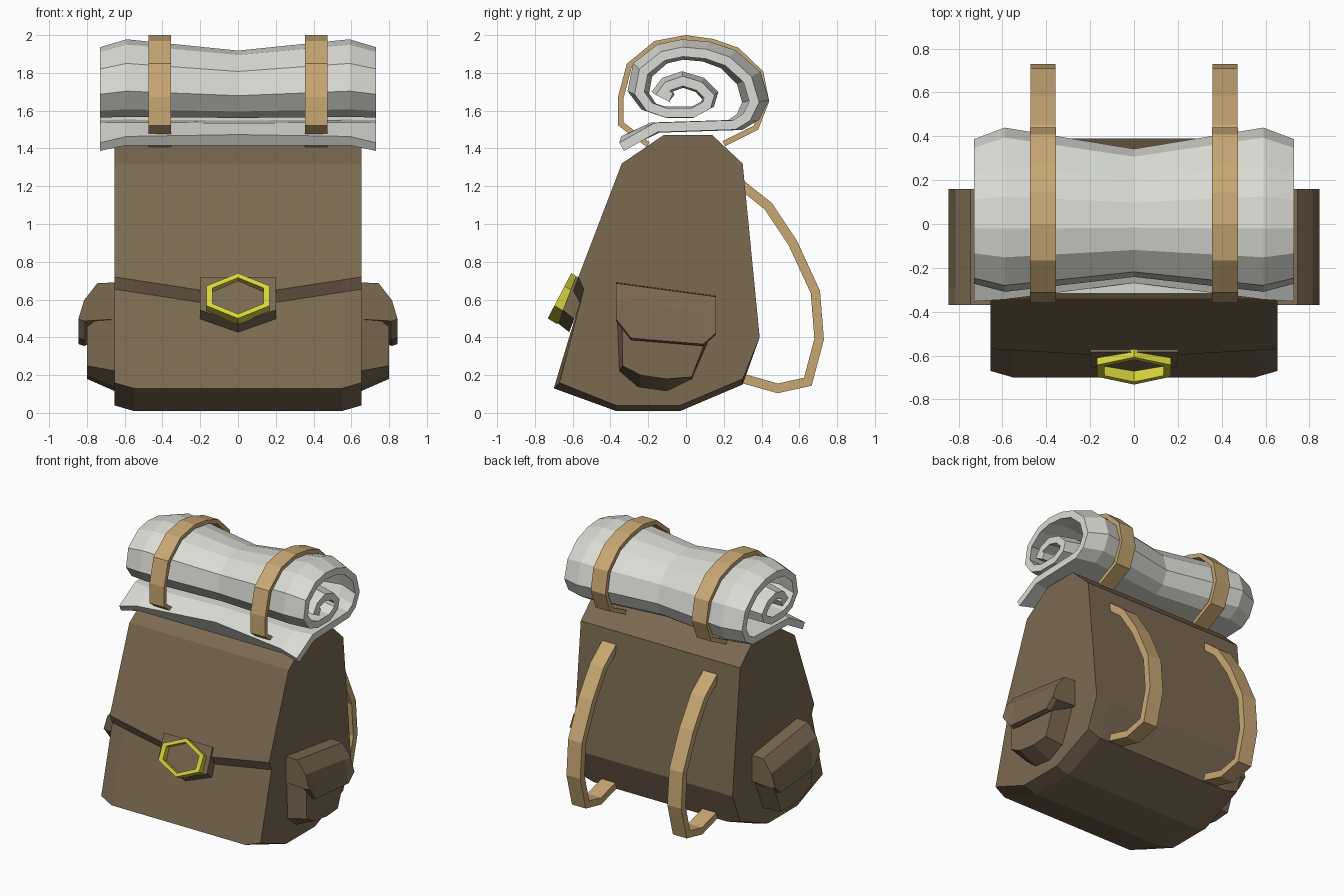
import bpy, bmesh
from mathutils import Vector

if "Cube" in bpy.data.objects:
    bpy.data.objects.remove(bpy.data.objects["Cube"])


def material(name, rgb):
    m = bpy.data.materials.new(name)
    m.diffuse_color = (*rgb, 1)
    m.use_nodes = True
    m.node_tree.nodes["Principled BSDF"].inputs["Base Color"].default_value = m.diffuse_color
    return m


BROWN = material("brown canvas", (0.20, 0.143, 0.083))
TAN = material("tan leather", (0.58, 0.39, 0.175))
GREY = material("pale grey blanket", (0.70, 0.71, 0.66))
YELLOW = material("yellow metal", (0.69, 0.65, 0.045))


def loft(name, rings, mat, cyclic=False):
    """Join equal closed rings of points; cap the ends, or join last to first."""
    bm = bmesh.new()
    vs = [[bm.verts.new(p) for p in r] for r in rings]
    n = len(vs[0])
    pairs = list(zip(vs, vs[1:]))
    if cyclic:
        pairs.append((vs[-1], vs[0]))
    for a, b in pairs:
        for i in range(n):
            j = (i + 1) % n
            bm.faces.new((a[i], a[j], b[j], b[i]))
    if not cyclic:
        bm.faces.new(vs[0])
        bm.faces.new(vs[-1])
    bmesh.ops.recalc_face_normals(bm, faces=bm.faces)
    me = bpy.data.meshes.new(name)
    bm.to_mesh(me)
    bm.free()
    me.materials.append(mat)
    ob = bpy.data.objects.new(name, me)
    bpy.context.collection.objects.link(ob)
    return ob


def strip(name, path, thick, xs, mat, shape=lambda p, i, x: p):
    """Thick ribbon following a (y, z) path, with cross-sections at each x."""
    pts = [Vector(p) for p in path]
    rings = []
    for i, p in enumerate(pts):
        d0 = (p - pts[i - 1]).normalized() if i else None
        d1 = (pts[i + 1] - p).normalized() if i < len(pts) - 1 else None
        d0, d1 = d0 or d1, d1 or d0
        t = (d0 + d1).normalized()
        nrm = Vector((-t.y, t.x)) * (thick / 2 / max(0.6, t.dot(d0)))
        row = [(x, *shape(p + nrm, i, x)) for x in xs]
        row += [(x, *shape(p - nrm, i, x)) for x in reversed(xs)]
        rings.append(row)
    return loft(name, rings, mat)


# Main bag: side profile lofted across x, with a groove under the flap edge
def flap_y(z):
    return -0.34 - 0.383 * (1.32 - z)


def bag_ring(x):
    a = abs(x)
    z = 0.65 + 0.07 * max(0, a - 0.2) / 0.455
    up = 0.03 if a > 0.6 else 0
    zl = z - 0.065
    pts = [(-0.37, 0.01 + up), (-0.03, 0.01 + up), (0.30, 0.15 + up),
           (0.39, 0.40), (0.30, 1.32), (0.14, 1.47), (-0.12, 1.47),
           (-0.34, 1.32), (flap_y(z), z),
           (-0.34 - 0.303 * (1.32 - zl), zl), (-0.70 + up, 0.13 + up)]
    return [(x, *p) for p in pts]


loft("bag_body", [bag_ring(x) for x in (-0.655, -0.55, -0.2, 0, 0.2, 0.55, 0.655)], BROWN)

# Flap tongue behind the buckle
tongue = [(-0.2, 0.72), (-0.2, 0.545), (0, 0.475), (0.2, 0.545), (0.2, 0.72)]
loft("flap_tongue", [[(x, flap_y(z) - 0.015 + d, z - d * 0.8) for x, z in tongue]
                     for d in (0, 0.06)], BROWN)

# Six-sided buckle frame
hexagon = [(0, 0.12), (0.168, 0.052), (0.168, -0.052), (0, -0.12),
           (-0.168, -0.052), (-0.168, 0.052)]


def buckle_point(x, h, s, d):
    z = 0.62 + h * s
    return (x * s, -0.61 - 0.52 * (0.735 - z) + d, z - d * 0.6)


loft("buckle", [[buckle_point(x, h, s, d) for s, d in
                 ((1, 0), (1, 0.05), (0.8, 0.05), (0.8, 0))]
                for x, h in hexagon], YELLOW, cyclic=True)

# Side pockets with folded lids
inner = [(-0.37, 0.58), (0.15, 0.50), (0.135, 0.42), (0.03, 0.175),
         (-0.10, 0.11), (-0.25, 0.13), (-0.355, 0.22)]
outer = [(-0.34, 0.55), (0.12, 0.48), (0.11, 0.40), (0.03, 0.19),
         (-0.10, 0.18), (-0.24, 0.20), (-0.335, 0.25)]


def lid_ring(s, y, drop):
    t = -0.135 * (y + 0.1)
    pts = [(0.64, 0.655), (0.745, 0.65), (0.815, 0.56), (0.845, 0.46 - drop),
           (0.815, 0.45 - drop), (0.64, 0.46)]
    return [(s * x, y, z + t) for x, z in pts]


for s, side in ((-1, "left"), (1, "right")):
    loft("pocket_" + side, [[(s * 0.64, *p) for p in inner],
                            [(s * 0.80, *p) for p in outer]], BROWN)
    loft("pocket_lid_" + side, [lid_ring(s, y, d) for y, d in
                                ((-0.37, 0), (-0.29, 0.09), (0.09, 0.07), (0.16, 0))], BROWN)

# Blanket roll: spiral sheet, pinched in the middle and at the ends
spiral = [(-0.33, 1.42), (-0.18, 1.51), (0.13, 1.52), (0.29, 1.525), (0.365, 1.57),
          (0.41, 1.66), (0.37, 1.79), (0.25, 1.895), (0.12, 1.938), (-0.02, 1.95),
          (-0.14, 1.925), (-0.255, 1.835), (-0.28, 1.71), (-0.22, 1.63),
          (-0.12, 1.595), (0.04, 1.595), (0.125, 1.64), (0.14, 1.69),
          (0.08, 1.75), (-0.02, 1.78), (-0.11, 1.75), (-0.14, 1.71), (-0.09, 1.685)]
pinch = {0.73: (0.88, 0.91), 0.59: (1, 1), 0: (0.78, 0.87)}


def pinch_roll(p, i, x):
    sy, sz = pinch[abs(x)]
    y, z = p.x * sy, 1.52 + (p.y - 1.52) * sz
    if i == 0 and abs(x) > 0.7:      # drooping corners of the loose edge
        return (y - 0.05, z - 0.02)
    return (y, z + 0.02 if i == 0 else z)


strip("blanket_roll", spiral, 0.055, [-0.73, -0.59, 0, 0.59, 0.73], GREY, pinch_roll)

# Straps: loops around the roll, and shoulder straps on the back
roll_loop = [(-0.20, 1.42), (-0.345, 1.53), (-0.345, 1.67), (-0.30, 1.84),
             (-0.16, 1.955), (0, 1.985), (0.14, 1.965), (0.27, 1.92),
             (0.395, 1.80), (0.425, 1.65), (0.37, 1.51), (0.20, 1.425)]
shoulder = [(0.29, 1.21), (0.435, 1.095), (0.565, 0.90), (0.685, 0.64),
            (0.705, 0.39), (0.645, 0.165), (0.485, 0.13), (0.29, 0.185)]
for s, side in ((-1, "left"), (1, "right")):
    c = s * 0.415
    strip("roll_strap_" + side, roll_loop, 0.03, [c - 0.06, c + 0.06], TAN)
    strip("shoulder_strap_" + side, shoulder, 0.05, [c - 0.057, c + 0.057], TAN)
